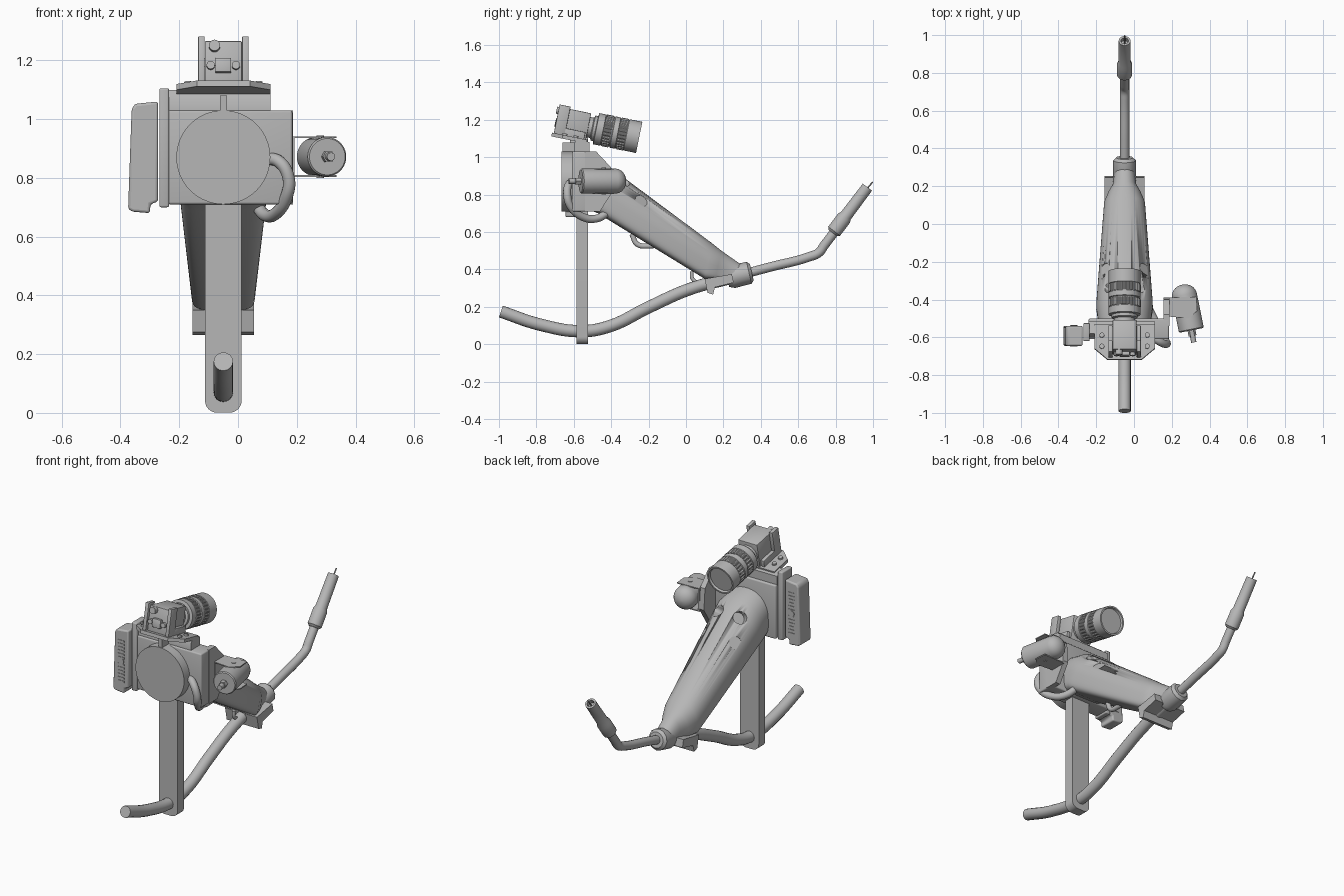
import bpy, bmesh, math
from mathutils import Vector, Matrix

if "Cube" in bpy.data.objects:
    bpy.data.objects.remove(bpy.data.objects["Cube"], do_unlink=True)

grey = bpy.data.materials.new("plain grey")
grey.use_nodes = True
COLOUR = (0.47, 0.47, 0.47, 1)
grey.diffuse_color = COLOUR
grey.node_tree.nodes["Principled BSDF"].inputs["Base Color"].default_value = COLOUR
CX = -0.05  # centre line of the tool


def finish(name, bm, angle=35):
    bmesh.ops.recalc_face_normals(bm, faces=bm.faces[:])
    mesh = bpy.data.meshes.new(name)
    bm.to_mesh(mesh)
    bm.free()
    ob = bpy.data.objects.new(name, mesh)
    bpy.context.collection.objects.link(ob)
    mesh.materials.append(grey)
    bpy.ops.object.select_all(action='DESELECT')
    ob.select_set(True)
    bpy.context.view_layer.objects.active = ob
    bpy.ops.object.shade_smooth_by_angle(angle=math.radians(angle))
    return ob


def loft(name, rings, angle=35):
    """Skin a list of equal-length point rings and cap both ends."""
    bm = bmesh.new()
    rows = [[bm.verts.new(p) for p in ring] for ring in rings]
    n = len(rows[0])
    for a, b in zip(rows, rows[1:]):
        for i in range(n):
            j = (i + 1) % n
            bm.faces.new((a[i], a[j], b[j], b[i]))
    bm.faces.new(rows[0][::-1])
    bm.faces.new(rows[-1])
    return finish(name, bm, angle)


def box(name, lo, hi, bevel=0, segments=3, frame=Matrix()):
    bm = bmesh.new()
    lo, hi = Vector(lo), Vector(hi)
    size = hi - lo
    bmesh.ops.create_cube(bm, size=1, matrix=Matrix.Translation((lo + hi) / 2) @ Matrix.Diagonal((*size, 1)))
    if bevel:
        bmesh.ops.bevel(bm, geom=bm.edges[:], offset=bevel, segments=segments, profile=0.5, affect='EDGES')
    bmesh.ops.transform(bm, matrix=frame, verts=bm.verts[:])
    return finish(name, bm)


def prism(name, outline, x0, x1):
    """Extrude a (y, z) outline from x0 to x1."""
    return loft(name, [[(x, y, z) for y, z in outline] for x in (x0, x1)])


def lathe(name, start, end, profile, sides=40, tooth=1.0):
    """Turn a (radius, distance) profile round the line from start to end."""
    start = Vector(start)
    axis = Vector(end) - start
    rot = axis.to_track_quat('Z', 'Y')
    rings = []
    for r, t in profile:
        ring = []
        for i in range(sides):
            a = 2 * math.pi * i / sides
            k = r * (tooth if i // 2 % 2 else 1)
            ring.append(start + rot @ Vector((k * math.cos(a), k * math.sin(a), t)))
        rings.append(ring)
    return loft(name, rings)


def rod(name, start, end, r, sides=32):
    return lathe(name, start, end, [(r, 0), (r, (Vector(end) - Vector(start)).length)], sides)


def tube(name, points, r):
    curve = bpy.data.curves.new(name, 'CURVE')
    curve.dimensions = '3D'
    curve.bevel_depth, curve.bevel_resolution = r, 6
    curve.use_fill_caps = True
    spline = curve.splines.new('BEZIER')
    spline.bezier_points.add(len(points) - 1)
    for bp, p in zip(spline.bezier_points, points):
        bp.co = p
        bp.handle_left_type = bp.handle_right_type = 'AUTO'
    ob = bpy.data.objects.new(name, curve)
    bpy.context.collection.objects.link(ob)
    curve.materials.append(grey)
    bpy.ops.object.select_all(action='DESELECT')
    ob.select_set(True)
    bpy.context.view_layer.objects.active = ob
    bpy.ops.object.convert(target='MESH')
    bpy.ops.object.shade_smooth_by_angle(angle=math.radians(40))
    return ob


def mid(y, z, x=CX):
    return (x, y, z)


# Support post with rounded foot, drum and mounting block
foot = [(CX + 0.062 * sx, z) for sx, z in ((-1, 0.8), (1, 0.8))]
for k in range(9):
    a = -math.pi / 2 * k / 8
    foot.append((CX + 0.022 + 0.04 * math.cos(a), 0.045 + 0.04 * math.sin(a)))
for k in range(9):
    a = -math.pi / 2 * (1 + k / 8)
    foot.append((CX - 0.022 + 0.04 * math.cos(a), 0.045 + 0.04 * math.sin(a)))
loft("support_post", [[(x, y, z - 0.004) for x, z in foot] for y in (-0.585, -0.525)])
rod("front_drum", mid(-0.665, 0.87), mid(-0.54, 0.87), 0.16, 64)
box("mounting_block", (-0.24, -0.61, 0.71), (0.185, -0.5, 1.03), 0.008)
box("left_flange", (-0.268, -0.62, 0.7), (-0.235, -0.525, 1.105), 0.006)
prism("side_plate", [(-0.54, 1.03), (-0.48, 1.03), (-0.4, 0.945), (-0.39, 0.82), (-0.46, 0.71), (-0.54, 0.71)], 0.155, 0.187)

# Tapered arm shell: rounded top, squarer underside
stations = [  # top y, z, bottom y, z, half width
    (-0.51, 0.97, -0.52, 0.72, 0.14), (-0.40, 0.942, -0.47, 0.70, 0.15),
    (-0.33, 0.89, -0.447, 0.685, 0.148), (0.14, 0.54, 0.10, 0.35, 0.108),
    (0.19, 0.5, 0.155, 0.345, 0.085), (0.225, 0.475, 0.2, 0.335, 0.062), (0.29, 0.43, 0.25, 0.32, 0.055)]
rings = []
for ty, tz, by, bz, w in stations:
    top, bottom = Vector(mid(ty, tz)), Vector(mid(by, bz))
    ring = []
    for i in range(48):
        a = 2 * math.pi * (i + 0.5) / 48
        c, s = math.cos(a), math.sin(a)
        e = 0.9 if s > 0 else 0.4
        c = math.copysign(abs(c) ** e, c)
        s = math.copysign(abs(s) ** e, s)
        h = 0.4 + (0.6 if s > 0 else 0.4) * s
        ring.append(bottom.lerp(top, h) + Vector((w * c, 0, 0)))
    rings.append(ring)
arm = loft("arm_shell", rings, 40)

# Shallow round openings in the shell
for side in (-1, 1):
    for t, spread in ((0.1, 0.07), (0.27, 0.13)):
        p = Vector(mid(-0.4 + 0.65 * t, 0.95 - 0.5 * t)) + Vector((side * spread, 0, -0.03))
        out = Vector((side * 0.7, 0.45, 0.55)).normalized()
        cutter = rod("opening_cutter", p - out * 0.035, p + out * 0.2, 0.036, 24)
        cutter.hide_render = True
        cutter.hide_set(True)
        cut = arm.modifiers.new("opening", 'BOOLEAN')
        cut.operation, cut.solver, cut.object = 'DIFFERENCE', 'EXACT', cutter
bpy.context.view_layer.objects.active = arm
arm.select_set(True)
for m in [m.name for m in arm.modifiers]:
    bpy.ops.object.modifier_apply(modifier=m)
for ob in [o for o in bpy.data.objects if o.name.startswith("opening_cutter")]:
    bpy.data.objects.remove(ob, do_unlink=True)

# Collar, clamp foot and small fittings at the arm's lower side
lathe("arm_collar", mid(0.22, 0.355), mid(0.35, 0.385), [(0.05, 0), (0.062, 0.03), (0.06, 0.12), (0.045, 0.135)], 12)
prism("clamp_foot", [(0.1, 0.35), (0.245, 0.375), (0.255, 0.33), (0.155, 0.305), (0.145, 0.265), (0.115, 0.275)], -0.155, 0.055)
tube("under_hook", [mid(-0.29, 0.59), mid(-0.26, 0.535), mid(-0.2, 0.525), mid(-0.16, 0.53)], 0.014)
tube("small_loop", [mid(0.03, 0.39), mid(0.035, 0.35), mid(0.07, 0.325)], 0.01)

# Feed hose, swan neck and torch
tube("feed_hose", [mid(y, z) for y, z in ((-0.99, 0.175), (-0.78, 0.105), (-0.56, 0.07), (-0.41, 0.096),
     (-0.195, 0.2), (0.02, 0.295), (0.26, 0.36))], 0.033)
tube("swan_neck", [mid(y, z) for y, z in ((0.25, 0.36), (0.45, 0.413), (0.66, 0.468), (0.71, 0.49),
     (0.74, 0.53), (0.82, 0.635))], 0.025)
lathe("torch_sleeve", mid(0.785, 0.595), mid(0.97, 0.84),
      [(0.028, 0), (0.04, 0.012), (0.04, 0.1), (0.033, 0.115), (0.031, 0.307), (0.02, 0.307), (0.02, 0.28)], 32)
rod("torch_wire", mid(0.95, 0.81), mid(0.998, 0.868), 0.004, 8)

# Camera, tilted down towards the rear
frame = Matrix.Translation(mid(-0.605, 1.178)) @ Matrix.Rotation(math.radians(-11.5), 4, 'X')


def cam(x, y, z):
    return frame @ Vector((x, y, z))


box("camera_body", (-0.063, -0.075, -0.07), (0.063, 0.085, 0.075), 0.004, 2, frame)
for side in (-1, 1):
    x0, x1 = sorted((side * 0.064, side * 0.086))
    box("camera_cheek", (x0, -0.09, -0.08), (x1, -0.03, 0.088), 0.003, 2, frame)
    box("cheek_tab", (x0, -0.04, -0.08), (x1, 0.075, -0.03), 0.003, 2, frame)
    rod("port_screw", cam(side * 0.043, -0.092, -0.012), cam(side * 0.043, -0.07, -0.012), 0.014, 16)
    for y in (-0.03, 0.03):
        rod("base_screw", cam(side * 0.12, y, -0.08), cam(side * 0.12, y, -0.058), 0.013, 16)
box("port", (-0.027, -0.094, -0.037), (0.027, -0.07, 0.013), 0.004, 2, frame)
rod("round_connector", cam(-0.03, -0.1, 0.055), cam(-0.03, -0.07, 0.055), 0.019, 24)
base = [(-0.16, 0.09), (0.16, 0.09), (0.16, -0.04), (0.09, -0.1), (-0.09, -0.1), (-0.16, -0.04)]
loft("camera_base", [[cam(x, y, z) for x, y in base] for z in (-0.088, -0.068)])
prism("base_bracket", [(-0.6, 1.02), (-0.6, 1.07), (-0.58, 1.1), (-0.515, 1.08), (-0.515, 1.02)], -0.24, 0.11)
box("centre_web", (-0.062, -0.66, 1.02), (-0.038, -0.58, 1.08))

# Lens with knurled rings
barrel = [(0.055, 0.07), (0.055, 0.105), (0.068, 0.11), (0.068, 0.125), (0.085, 0.128), (0.085, 0.165), (0.08, 0.168),
          (0.08, 0.215), (0.085, 0.218), (0.085, 0.245), (0.08, 0.248), (0.08, 0.29), (0.085, 0.293),
          (0.085, 0.362), (0.076, 0.362), (0.072, 0.35)]
lathe("lens_barrel", cam(0, 0, 0), cam(0, 1, 0), barrel, 56)
for t in (0.17, 0.25):
    lathe("knurled_ring", cam(0, 0, 0), cam(0, 1, 0), [(0.086, t), (0.086, t + 0.04)], 112, 0.95)

# Ribbed box on the left flange, narrowing outwards
bm = bmesh.new()
outline = [(-0.272, 1.06), (-0.35, 1.052), (-0.362, 1.035), (-0.374, 0.695), (-0.36, 0.685), (-0.3, 0.68), (-0.298, 0.71), (-0.272, 0.72)]
case = loft("side_case", [[(x, y, z) for x, z in outline] for y in (-0.645, -0.54)])
soft = case.modifiers.new("soft_edges", 'BEVEL')
soft.width, soft.segments = 0.012, 3
for y in (-0.648, -0.542):
    for k in range(13):
        z = 0.75 + 0.02 * k
        if abs(z - 0.87) > 0.02:
            box("case_rib", (-0.338, y, z - 0.005), (-0.298, y + 0.005, z + 0.005))
    rod("case_button", (-0.318, y - 0.001, 0.87), (-0.318, y + 0.006, 0.87), 0.018, 20)

# Motor in its thin clamp on the other side
front, rear = Vector((0.304, -0.563, 0.872)), Vector((0.266, -0.375, 0.872))
length = (rear - front).length
dome = [(0.066 * math.cos(a), length + 0.055 * math.sin(a)) for a in (0.3, 0.6, 0.9, 1.2, 1.5)]
lathe("motor", front, rear, [(0.062, 0), (0.067, 0.006), (0.067, length)] + dome)
axis = (front - rear).normalized()
rod("motor_shaft", front, front + axis * 0.065, 0.014, 20)
rod("shaft_nut", front, front + axis * 0.03, 0.021, 6)
clamp = [(0.185, -0.39), (0.33, -0.385), (0.335, -0.46), (0.29, -0.5), (0.185, -0.49)]
for z in (0.803, 0.935):
    loft("motor_clamp", [[(x, y, z + d) for x, y in clamp] for d in (0, 0.006)])
    rod("clamp_pin", (0.28, -0.44, z - 0.003), (0.28, -0.44, z + 0.009), 0.012, 16)
box("clamp_back", (0.185, -0.49, 0.803), (0.193, -0.39, 0.941))

# Looping cable from the drum to the arm
tube("loop_cable", [(0.09, -0.59, 0.865), (0.14, -0.625, 0.855), (0.172, -0.635, 0.8), (0.165, -0.615, 0.735),
     (0.13, -0.55, 0.68), (0.095, -0.48, 0.672), (0.06, -0.41, 0.71)], 0.021)
